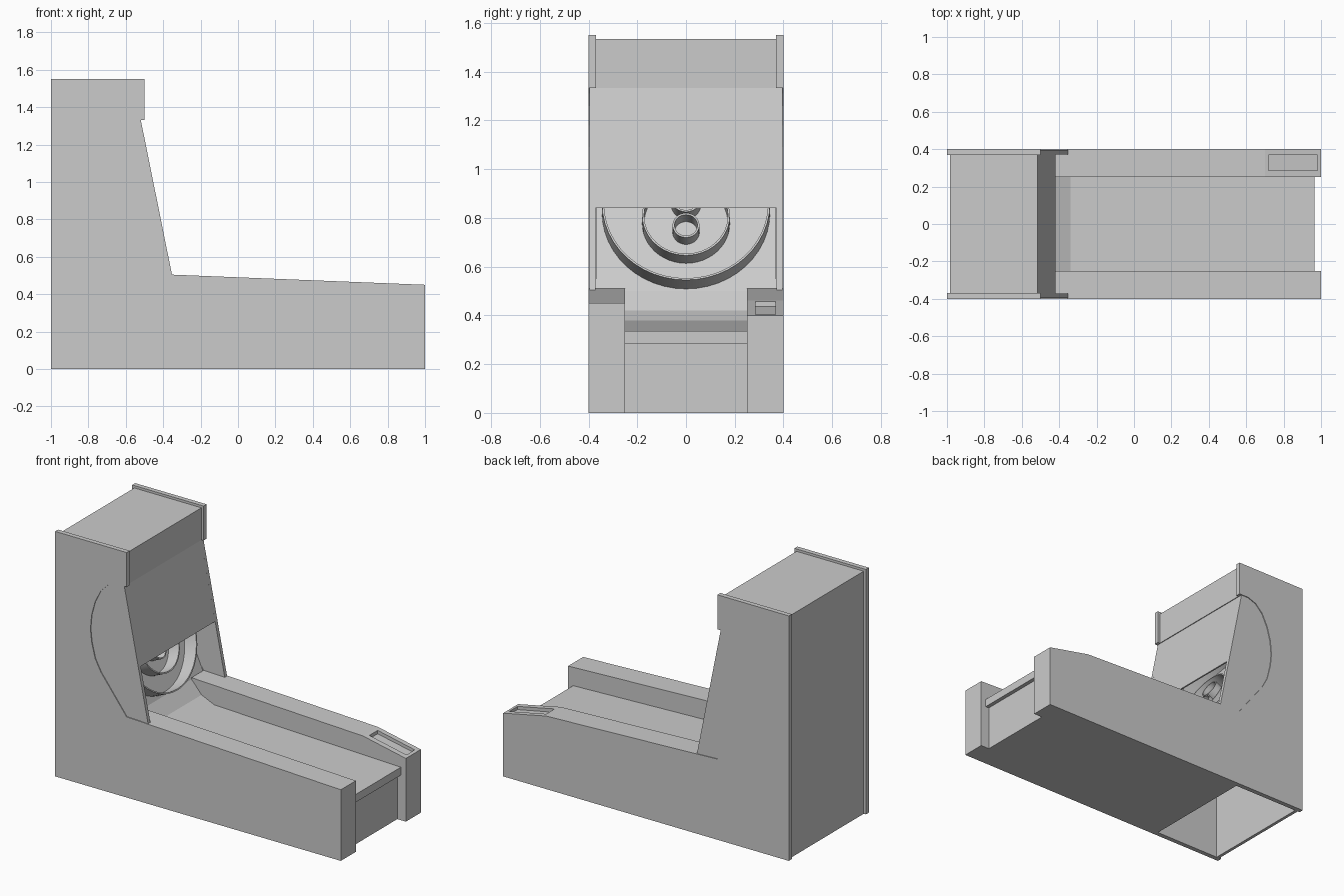
import bpy, bmesh, math
from mathutils import Matrix, Vector

if "Cube" in bpy.data.objects:
    bpy.data.objects.remove(bpy.data.objects["Cube"])


def make_object(name, bm):
    bmesh.ops.recalc_face_normals(bm, faces=bm.faces)
    mesh = bpy.data.meshes.new(name)
    bm.to_mesh(mesh)
    bm.free()
    ob = bpy.data.objects.new(name, mesh)
    bpy.context.collection.objects.link(ob)
    return ob


def prism(name, profile, y0, y1):
    """Extrude an x-z profile from y0 to y1."""
    bm = bmesh.new()
    face = bm.faces.new([bm.verts.new((x, y0, z)) for x, z in profile])
    ext = bmesh.ops.extrude_face_region(bm, geom=[face])["geom"]
    bmesh.ops.translate(bm, vec=(0, y1 - y0, 0),
                        verts=[v for v in ext if isinstance(v, bmesh.types.BMVert)])
    return make_object(name, bm)


def box(name, x0, x1, y0, y1, z0, z1):
    return prism(name, [(x0, z0), (x1, z0), (x1, z1), (x0, z1)], y0, y1)


# Curved cut-out edge of the cabinet side, bottom to top
curve = [(-0.5, 0.51), (-0.68, 0.745), (-0.72, 0.82), (-0.745, 0.92), (-0.753, 1.0),
         (-0.745, 1.09), (-0.72, 1.18), (-0.68, 1.26), (-0.63, 1.31), (-0.57, 1.332)]
rail_tops = {"front": [(1, 0.45)], "back": [(1, 0.40), (0.7, 0.462)]}

# Cabinet sides, side nets and lane rails
for name, s in (("front", -1), ("back", 1)):
    top = rail_tops[name]
    prism(name + "_side_panel", [(-1, 0), (1, 0)] + top + curve +
          [(-0.5, 1.332), (-0.5, 1.55), (-1, 1.55)], s * 0.37, s * 0.4)
    prism(name + "_side_net", curve + [(-0.52, 1.332), (-0.353, 0.504)],
          s * 0.372, s * 0.395)
    rail = prism(name + "_rail", [(-0.5, 0), (1, 0)] + top + [(-0.5, 0.51)],
                 s * 0.25, s * 0.37)

# Ticket pocket sunk in the end of the back rail
cutter = prism("pocket_cutter", [(0.72, 0.436), (0.98, 0.384), (0.98, 0.6), (0.72, 0.6)],
               0.285, 0.368)
mod = rail.modifiers.new("pocket", "BOOLEAN")
mod.object = cutter
mod.operation = "DIFFERENCE"
mod.solver = "EXACT"
bpy.context.view_layer.objects.active = rail
bpy.ops.object.modifier_apply(modifier="pocket")
bpy.data.objects.remove(cutter)

# Lane with jump ramp, and the base below it
prism("lane", [(0.965, 0.285), (0.965, 0.335), (-0.34, 0.38), (-0.43, 0.42),
               (-0.5, 0.5), (-0.5, 0.285)], -0.25, 0.25)
box("lane_base", -0.5, 0.94, -0.25, 0.25, 0, 0.285)

# Cabinet back, top, header, front net and inner floor
box("back_panel", -0.985, -0.965, -0.37, 0.37, 0, 1.535)
box("top_panel", -0.965, -0.52, -0.37, 0.37, 1.515, 1.535)
box("header", -0.54, -0.515, -0.37, 0.37, 1.332, 1.535)
box("cabinet_floor", -0.965, -0.5, -0.37, 0.37, 0.44, 0.495)
prism("front_net", [(-0.421, 0.84), (-0.52, 1.332), (-0.53, 1.332), (-0.431, 0.84)],
      -0.393, 0.393)

# Tilted target board
tilt = math.radians(66)
up = Vector((-math.cos(tilt), 0, math.sin(tilt)))
out = Vector((math.sin(tilt), 0, math.cos(tilt)))
foot = Vector((-0.5, 0, 0.495))
tip = foot + up * 0.9
prism("target_board", [(p.x, p.z) for p in (foot, tip, tip - out * 0.02, foot - out * 0.02)],
      -0.37, 0.37)


def target_ring(name, u, radius, depth, wall=0.008, n=48):
    """Open tube standing on the target board."""
    bm = bmesh.new()
    loops = []
    for r, h in ((radius, 0), (radius, depth), (radius - wall, depth), (radius - wall, 0)):
        loops.append([bm.verts.new((r * math.cos(2 * math.pi * i / n),
                                    r * math.sin(2 * math.pi * i / n), h)) for i in range(n)])
    for k in range(4):
        a, b = loops[k], loops[(k + 1) % 4]
        for i in range(n):
            j = (i + 1) % n
            bm.faces.new((a[i], a[j], b[j], b[i]))
    c = foot + up * u
    side = up.cross(out)
    frame = Matrix((up, side, out)).transposed().to_4x4()
    bm.transform(Matrix.Translation(c) @ frame)
    ob = make_object(name, bm)
    bpy.context.view_layer.objects.active = ob
    ob.select_set(True)
    bpy.ops.object.shade_smooth_by_angle()
    ob.select_set(False)


# Scoring rings
target_ring("outer_ring", 0.36, 0.345, 0.09)
target_ring("middle_ring", 0.31, 0.18, 0.08)
target_ring("low_cup_ring", 0.27, 0.055, 0.07)
target_ring("high_cup_ring", 0.39, 0.06, 0.07)
